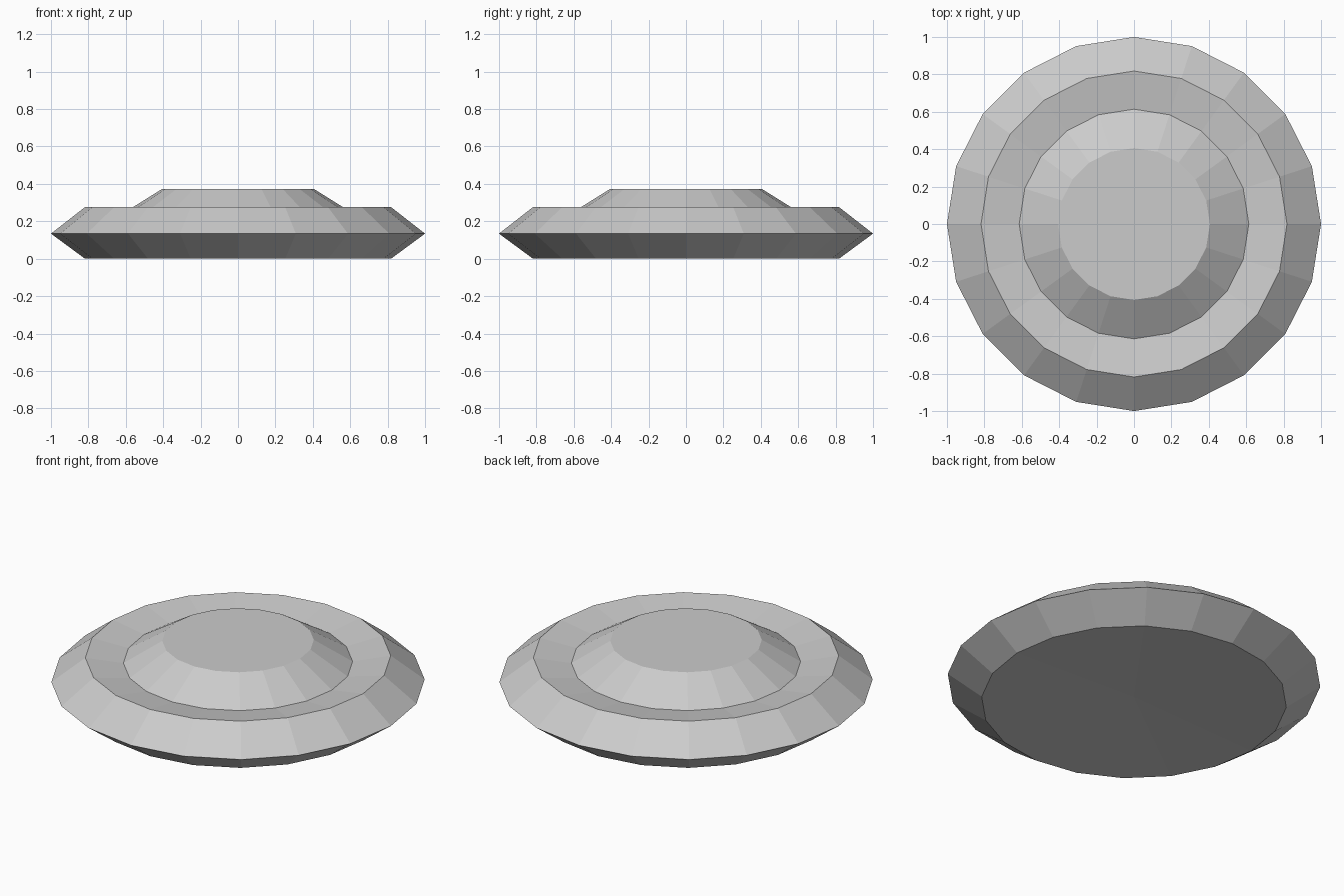
import bpy, bmesh, math

if "Cube" in bpy.data.objects:
    bpy.data.objects.remove(bpy.data.objects["Cube"])

SIDES = 20
# Saucer profile from bottom to top: (radius, height)
PROFILE = [(0.818, 0.0), (1.0, 0.134), (0.818, 0.276), (0.614, 0.243), (0.406, 0.373)]
UNDERSIDE_CENTRE = 0.03  # very shallow hollow underneath

bm = bmesh.new()

# Rings of the body
rings = []
for r, z in PROFILE:
    rings.append([bm.verts.new((r * math.cos(math.tau * i / SIDES),
                                r * math.sin(math.tau * i / SIDES), z))
                  for i in range(SIDES)])

# Flat-faced sides, groove and raised dome
for lower, upper in zip(rings, rings[1:]):
    for i in range(SIDES):
        j = (i + 1) % SIDES
        bm.faces.new((lower[i], lower[j], upper[j], upper[i]))

# Flat top and hollow underside
bm.faces.new(rings[-1])
centre = bm.verts.new((0, 0, UNDERSIDE_CENTRE))
for i in range(SIDES):
    bm.faces.new((rings[0][(i + 1) % SIDES], rings[0][i], centre))

bmesh.ops.recalc_face_normals(bm, faces=bm.faces)
mesh = bpy.data.meshes.new("saucer_disc")
bm.to_mesh(mesh)
bm.free()
bpy.context.collection.objects.link(bpy.data.objects.new("saucer_disc", mesh))
